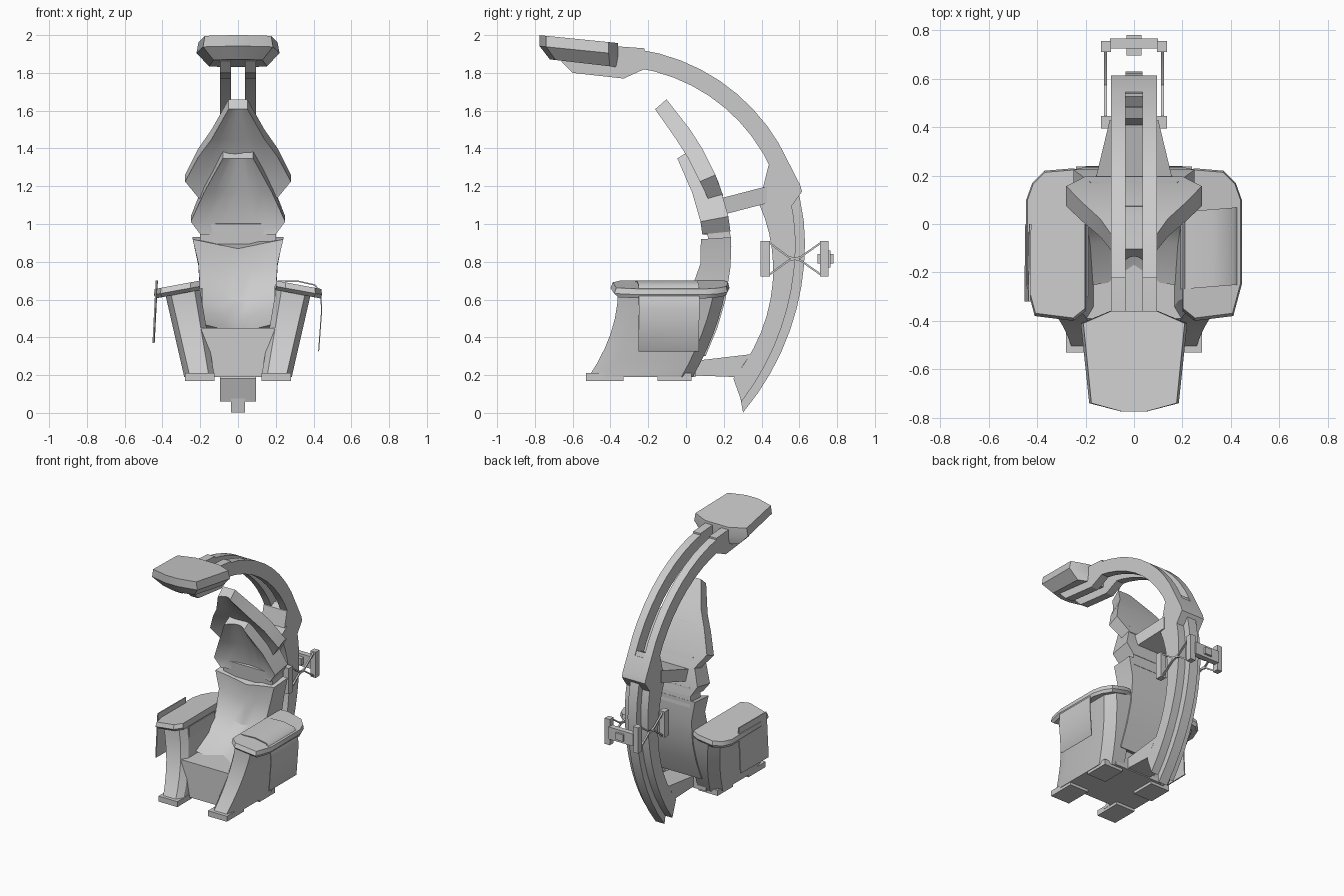
import bpy, bmesh
from math import sin, cos, radians, hypot

cube = bpy.data.objects.get("Cube")
if cube:
    bpy.data.objects.remove(cube, do_unlink=True)

grey = bpy.data.materials.new("light grey")
grey.use_nodes = True
grey.diffuse_color = (.6, .6, .6, 1)
grey.node_tree.nodes["Principled BSDF"].inputs["Base Color"].default_value = grey.diffuse_color

SIDES = (("left", 1), ("right", -1))


def loft(name, sections, angle=28):
    """Skin a list of closed sections with equal point counts and cap both ends."""
    bm = bmesh.new()
    rings = [[bm.verts.new(point) for point in section] for section in sections]
    for ring, following in zip(rings, rings[1:]):
        for i in range(len(ring)):
            bm.faces.new((ring[i - 1], ring[i], following[i], following[i - 1]))
    bm.faces.new(rings[0])
    bm.faces.new(rings[-1])
    bmesh.ops.recalc_face_normals(bm, faces=bm.faces)
    mesh = bpy.data.meshes.new(name)
    bm.to_mesh(mesh)
    bm.free()
    mesh.materials.append(grey)
    mesh.shade_smooth()
    mesh.set_sharp_from_angle(angle=radians(angle))
    bpy.context.scene.collection.objects.link(bpy.data.objects.new(name, mesh))


def band(name, rows, left, right):
    """Bar of constant width following (inner, outer) side-profile pairs."""
    loft(name, [[(left, *inner), (right, *inner), (right, *outer), (left, *outer)]
                for inner, outer in rows])


def box(name, x, y, z):
    band(name, [((y[0], height), (y[1], height)) for height in z], *x)


def spread(start, end, count):
    return [start + (end - start) * i / (count - 1) for i in range(count)]


def back_line(z):
    """Curve of the chair's rear, as y at a height, with its slope."""
    rise = z - .87
    bend = .55 if rise > 0 else .42
    return .24 - bend * rise * rise, -2 * bend * rise


def shell(name, rows, hollow, drop=0):
    """Padding on the chair's curve from (height, half width, thickness) rows."""
    sections = []
    for z, width, thickness in rows:
        y, slope = back_line(z)
        reach = thickness / hypot(1, slope)
        across = spread(-1, 1, 7)
        front = [(width * t, y - reach + hollow * (1 - t * t),
                  z + slope * reach - drop * (1 - abs(t))) for t in across]
        rear = [(width * t, y, z) for t in reversed(across)]
        sections.append(front + rear)
    loft(name, sections)


# Seat, backrest and the joint above it
box("seat", (-.2, .2), (-.39, .05), (.19, .45))
shell("backrest", [(.3, .2, .4), (.45, .2, .27), (.6, .2, .19), (.78, .21, .16), (.93, .24, .16)],
      hollow=.02, drop=.05)
shell("neck_joint", [(.88, .2, .12), (1.02, .2, .12)], hollow=0)

# Two overlapping headrest shells
shell("lower_headrest", [(.96, .2, .15), (1.04, .25, .15), (1.22, .18, .15), (1.42, .08, .14)], hollow=.05)
shell("upper_headrest", [(1.15, .2, .08), (1.26, .28, .09), (1.4, .21, .09), (1.5, .14, .09), (1.66, .05, .08)],
      hollow=.03)


def arch(angle, radius):
    """Point on the arch in the side plane."""
    turn = radians(angle)
    return radius * cos(turn) - .4, radius * sin(turn) + .9


def flare(angle):
    """Outward growth of the arch toward its foot."""
    return .11 * (min(angle, 0) / 52) ** 2


# Lower arch: wide inner bow with a narrow outer spine
RAIL = .095
SPINE = .036
foot_to_top = spread(-52, 16, 12)
bow = [(arch(a * .92, .85 - .0023 * a), arch(a * .97, .98 + flare(a))) for a in foot_to_top]
tongue = (arch(26, .93), arch(26, .98))
band("lower_arch", bow + [tongue], -RAIL, RAIL)
band("arch_spine", [(arch(a * .95, .94 + flare(a)), arch(a, 1.03 + flare(a))) for a in spread(-52, 26, 13)],
     -SPINE, SPINE)

# Upper arch: twin rails with stepped noses, joined by a cap at the lower end
sweep = [(arch(a, .937), arch(a, 1.035)) for a in spread(24, 82, 10)]
nose = [((-.22, 1.82), (-.22, 1.93)), ((-.33, 1.77), (-.36, 1.94)),
        ((-.6, 1.8), (-.6, 1.92)), ((-.66, 1.86), (-.66, 1.9))]
for side, s in SIDES:
    band(side + "_arch_rail", sweep, SPINE * s, RAIL * s)
    band(side + "_rail_nose", nose, SPINE * s, RAIL * s)
band("arch_cap", [sweep[0], (arch(18, .94), arch(17, 1.05)), (arch(11, .97), arch(15, 1.05))], -RAIL, RAIL)

# Canopy with a bevelled underside, tilted up toward the front
corners = [(.1, -.36), (.22, -.41), (.185, -.74), (.05, -.775)]
outline = corners + [(-x, y) for x, y in reversed(corners)]
loft("canopy", [[(x * wide, (y + .36) * deep - .36, z - .1 * (y + .36)) for x, y in outline]
                for wide, deep, z in ((.7, .87, 1.83), (1, 1, 1.9), (.95, 1, 1.958))])

# Braces joining the chair to the arch
loft("upper_brace", [[(-w, y, low), (w, y, low), (w, y, low + .09), (-w, y, low + .09)]
                     for y, w, low in ((.16, .165, 1.04), (.43, .1, 1.11))])
band("base_brace", [((0, .2), (0, .27)), ((.26, .19), (.34, .31))], -RAIL, RAIL)


def armrest_section(s, z):
    """Armrest outline at a height: it flares out and steps back as it rises."""
    depth = (.65 - z) / .48
    front = -.36 - .17 * depth * depth
    rear = back_line(z)[0] - .01
    inner = .2 - .08 * depth
    outer = .39 - .11 * depth
    outline = ((inner, front + .05), (inner + .03, front), (outer - .03, front), (outer, front + .1),
               (outer, rear - .06), (outer - .06, rear), (inner, rear))
    return [(s * x, y, z) for x, y in outline]


# Armrests with sloping tops and stub feet
pad = [(.2, -.36), (.25, -.4), (.33, -.39), (.41, -.38), (.445, -.25), (.445, .1),
       (.42, .17), (.37, .22), (.25, .23), (.2, .21)]
for side, s in SIDES:
    loft(side + "_armrest_body", [armrest_section(s, z) for z in spread(.19, .65, 7)])
    loft(side + "_armrest_top", [[(s * (.3 + (x - .3) * scale), y * scale, z - .18 * (x - .2)) for x, y in pad]
                                 for scale, z in ((.94, .65), (1, .67), (.97, .7))])
    for end, reach in (("front", (-.53, -.33)), ("rear", (-.15, .03))):
        box(side + "_" + end + "_foot", (.125 * s, .28 * s), reach, (.17, .21))

# Cover draped over the left armrest
drape = [(.19, .48), (.193, .67), (.21, .7), (.32, .7), (.41, .68), (.44, .64), (.446, .55), (.43, .33)]
lining = [(x + (.006 if x < .3 else -.006), z - .006) for x, z in reversed(drape)]
loft("left_cover", [[(x, y + .08 * (x - .19), z) for x, z in drape + lining] for y in (-.27, .05)], angle=50)

# Hanging panels on the right armrest
loft("right_outer_panel", [[(x, -.32, z), (x + .008, -.32, z), (x + .012, 0, z), (x + .004, 0, z)]
                           for x, z in ((-.453, .37), (-.436, .7))])
box("right_inner_panel", (-.195, -.187), (-.3, 0), (.45, .66))

# Rear bracket: clamps, crossed rods and a back bar
HUB = .816
for side, s in SIDES:
    for part, reach in (("clamp", (.395, .445)), ("bracket_end", (.71, .755))):
        box(side + "_" + part, (RAIL * s, .137 * s), reach, (HUB - RAIL, HUB + RAIL))
    for rod, flip in (("rising_rod", 1), ("falling_rod", -1)):
        path = [(.44, -.085), (.545, -.008), (.605, .008), (.715, .085)]
        band(side + "_" + rod, [((y, HUB + flip * h - .006), (y, HUB + flip * h + .006)) for y, h in path],
             .112 * s, .124 * s)
box("bracket_bar", (-.1, .1), (.725, .765), (.77, .86))
box("bracket_knob", (-.03, .03), (.695, .78), (.79, .84))
